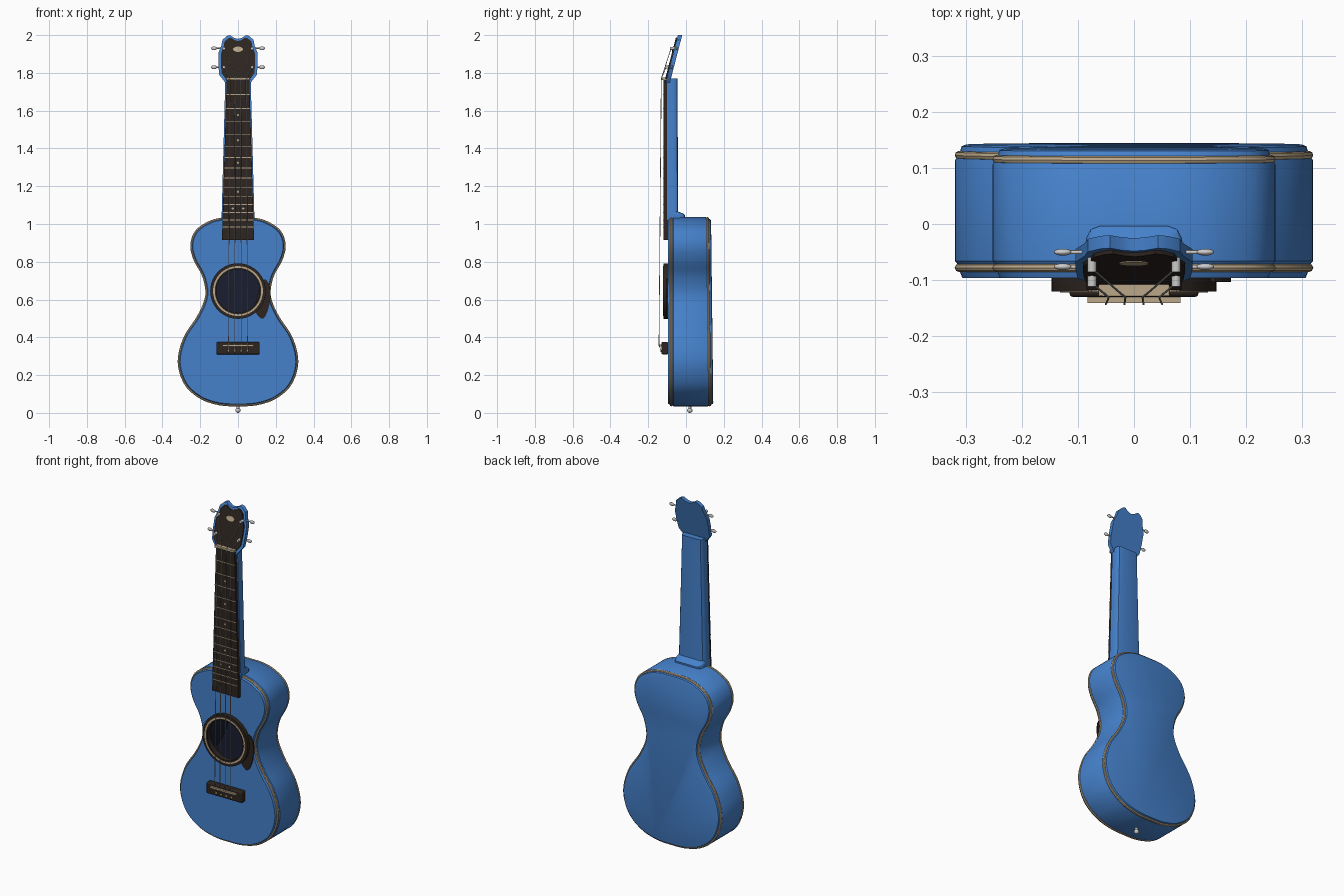
import bpy, bmesh, math
from mathutils import Vector, Matrix

default = bpy.data.objects.get("Cube")
if default:
    bpy.data.objects.remove(default)


def material(name, *rgb, rough=0.5):
    m = bpy.data.materials.new(name)
    m.use_nodes = True
    m.diffuse_color = (*rgb, 1)
    node = m.node_tree.nodes["Principled BSDF"]
    node.inputs["Base Color"].default_value = (*rgb, 1)
    node.inputs["Roughness"].default_value = rough
    return m


BLUE = material("blue_lacquer", 0.06, 0.22, 0.6)
DARK = material("dark_wood", 0.026, 0.018, 0.014)
TAN = material("tan_trim", 0.5, 0.39, 0.25)
METAL = material("pale_metal", 0.6, 0.6, 0.6)
INSIDE = material("dark_interior", 0.01, 0.013, 0.03)


def finish(name, bm, *mats):
    bmesh.ops.recalc_face_normals(bm, faces=bm.faces)
    me = bpy.data.meshes.new(name)
    bm.to_mesh(me)
    bm.free()
    for m in mats:
        me.materials.append(m)
    ob = bpy.data.objects.new(name, me)
    bpy.context.collection.objects.link(ob)
    return ob


def loft(name, loops, *mats, caps=True, closed=False, second_from=None):
    """Skin a stack of equal-length loops; bands from second_from use material 1."""
    bm = bmesh.new()
    rings = [[bm.verts.new(p) for p in loop] for loop in loops]
    n = len(rings[0])
    pairs = list(zip(rings, rings[1:])) + ([(rings[-1], rings[0])] if closed else [])
    for k, (a, b) in enumerate(pairs):
        for i in range(n):
            f = bm.faces.new((a[i], a[(i + 1) % n], b[(i + 1) % n], b[i]))
            f.material_index = int(second_from is not None and k >= second_from)
    if caps:
        bm.faces.new(rings[0])
        bm.faces.new(rings[-1]).material_index = int(second_from is not None)
    return finish(name, bm, *mats)


def prism(name, outline, y0, y1, mat, tilt=0.0, base=0.0):
    """Extrude an x-z outline along y, leaning back by tilt above base."""
    return loft(name, [[(x, y + tilt * (z - base), z) for x, z in outline] for y in (y0, y1)], mat)


def block(name, x, y0, y1, z0, z1, mat, bevel=0.0):
    ob = prism(name, [(-x, z0), (x, z0), (x, z1), (-x, z1)], y0, y1, mat)
    if bevel:
        mod = ob.modifiers.new("soft_edges", 'BEVEL')
        mod.width, mod.segments = bevel, 2
    return ob


def cylinder(name, a, b, r, mat, sides=16):
    a, b = Vector(a), Vector(b)
    bm = bmesh.new()
    turn = (b - a).to_track_quat('Z', 'Y').to_matrix().to_4x4()
    bmesh.ops.create_cone(bm, cap_ends=True, segments=sides, radius1=r, radius2=r,
                          depth=(b - a).length, matrix=Matrix.Translation((a + b) / 2) @ turn)
    return finish(name, bm, mat)


def bead(name, centre, size, mat):
    bm = bmesh.new()
    bmesh.ops.create_uvsphere(bm, u_segments=16, v_segments=10, radius=1,
                              matrix=Matrix.Translation(centre) @ Matrix.Diagonal((*size, 1)))
    return finish(name, bm, mat)


def tube(name, points, r, mat, cyclic=False):
    cu = bpy.data.curves.new(name, 'CURVE')
    cu.dimensions = '3D'
    cu.bevel_depth, cu.bevel_resolution, cu.use_fill_caps = r, 2, True
    sp = cu.splines.new('POLY')
    sp.points.add(len(points) - 1)
    for p, co in zip(sp.points, points):
        p.co = (*co, 1)
    sp.use_cyclic_u = cyclic
    cu.materials.append(mat)
    ob = bpy.data.objects.new(name, cu)
    bpy.context.collection.objects.link(ob)
    bpy.ops.object.select_all(action='DESELECT')
    ob.select_set(True)
    bpy.context.view_layer.objects.active = ob
    bpy.ops.object.convert(target='MESH')


def mirrored(half):
    """Close a half outline that starts and ends on x = 0."""
    return half + [(-x, z) for x, z in reversed(half[1:-1])]


def smooth_loop(pts, steps=5):
    pts = [Vector(p) for p in pts]
    n, out = len(pts), []
    for i in range(n):
        a, b, c, d = (pts[(i + k) % n] for k in (-1, 0, 1, 2))
        for s in range(steps):
            t = s / steps
            out.append(0.5 * (2 * b + (c - a) * t + (2 * a - 5 * b + 4 * c - d) * t * t
                              + (3 * b - a - 3 * c + d) * t ** 3))
    return out


def inset(loop, d):
    out = []
    for i, p in enumerate(loop):
        t = (loop[(i + 1) % len(loop)] - loop[i - 1]).normalized()
        out.append(p + Vector((-t.y, t.x)) * d)
    return out


# Hollow body: outside shell, through the sound hole, then the inside shell
HOLE_Z, HOLE_R, FRONT = 0.645, 0.118, -0.096
outline = smooth_loop(mirrored([
    (0, .035), (.1, .041), (.2, .075), (.283, .15), (.319, .27), (.288, .40), (.215, .515),
    (.173, .62), (.188, .72), (.235, .81), (.252, .89), (.225, .965), (.155, 1.014),
    (.08, 1.034), (0, 1.036)]))


def back_loop(d, depth):
    return [(p.x, 0.145 - 0.012 * p.y - depth, p.y) for p in inset(outline, d)]


def front_loop(d, y):
    return [(p.x, y, p.y) for p in inset(outline, d)]


def hole_loop(y):
    centre = Vector((0, HOLE_Z))
    ring = [centre + (p - centre).normalized() * HOLE_R for p in outline]
    return [(p.x, y, p.y) for p in ring]


loft("body", [
    back_loop(.02, 0), back_loop(.012, .003), back_loop(.009, .012), back_loop(.004, .022),
    back_loop(0, .028), front_loop(0, -.066), front_loop(.004, -.071), front_loop(.009, -.086),
    front_loop(.013, FRONT), hole_loop(FRONT), hole_loop(FRONT + .012),
    front_loop(.02, FRONT + .012), back_loop(.02, .012)], BLUE, INSIDE, second_from=9)
tube("front_binding", front_loop(.007, -.078), .0075, TAN, cyclic=True)
tube("back_binding", back_loop(.007, .019), .0075, TAN, cyclic=True)


# Sound hole rosette
def ring(name, r0, r1, y, mat):
    loops = []
    for r, yy in ((r0, FRONT + .004), (r1, FRONT + .004), (r1, y), (r0, y)):
        angles = [math.tau * i / 64 for i in range(64)]
        loops.append([(r * math.cos(a), yy, HOLE_Z + r * math.sin(a)) for a in angles])
    loft(name, loops, mat, caps=False, closed=True)


ring("rosette_outer", .132, .147, -.12, DARK)
ring("rosette_trim", .123, .132, -.122, TAN)
ring("rosette_inner", .115, .123, -.12, DARK)

guard = smooth_loop([(.09, .56), (.115, .505), (.14, .505), (.163, .56), (.173, .63),
                     (.162, .685), (.13, .70)])
prism("pickguard", guard, -.103, -.094, DARK)

# Bridge, saddle and pins
block("bridge", .115, -.13, -.094, .31, .375, DARK, bevel=.006)
block("saddle", .083, -.141, -.125, .352, .362, TAN)
STRING_X = (-.05, -.017, .017, .05)
for x in STRING_X:
    bead("bridge_pin", (x, -.131, .328), (.006, .005, .006), TAN)


# Neck with heel, flat front and rounded back
def neck_section(z, w, back):
    side = [(1, 0), (1, .5), (.97, .78), (.88, .94), (.7, 1)]
    d = back + .1
    half = [(w * a, -.1 + d * b, z) for a, b in side]
    return half + [(-x, y, zz) for x, y, zz in reversed(half)]


loft("neck", [neck_section(1.02, .088, -.004), neck_section(1.045, .088, -.004),
              neck_section(1.055, .088, -.015), neck_section(1.066, .086, -.042),
              neck_section(1.77, .067, -.045)], BLUE)

# Fretboard, frets and position dots
BOARD_LOW, NUT_Z, SADDLE_Z = .915, 1.765, .357


def board_width(z):
    return .085 - .025 * (z - BOARD_LOW) / (NUT_Z - BOARD_LOW)


def fret_z(n):
    return SADDLE_Z + (NUT_Z - SADDLE_Z) * 2 ** (-n / 12)


low, high = board_width(BOARD_LOW), board_width(NUT_Z)
prism("fretboard", [(-low, BOARD_LOW), (low, BOARD_LOW), (high, NUT_Z), (-high, NUT_Z)],
      -.118, -.095, DARK)
for n in range(1, 15):
    z = fret_z(n)
    block("fret", board_width(z), -.121, -.117, z - .002, z + .002, TAN)
for n, places in ((3, [0]), (5, [0]), (7, [0]), (10, [0]), (12, [-.028, .028])):
    z = (fret_z(n) + fret_z(n - 1)) / 2
    for x in places:
        cylinder("position_dot", (x, -.1195, z), (x, -.117, z), .006, TAN)
block("nut", .063, -.129, -.1, 1.762, 1.776, TAN, bevel=.002)

# Headstock leaning back, with dark faceplate
TILT, HEAD_Z = .26, 1.75
head = mirrored([(0, 1.745), (.066, 1.747), (.1, 1.79), (.104, 1.85), (.104, 1.905),
                 (.088, 1.945), (.082, 1.975), (.06, 1.995), (.043, 2.0), (.02, 1.985),
                 (0, 1.98)])
face = [(x * .87, 1.87 + (z - 1.87) * .9) for x, z in head]
prism("headstock", head, -.108, -.085, BLUE, TILT, HEAD_Z)
prism("headstock_faceplate", face, -.115, -.106, DARK, TILT, HEAD_Z)
oval = [(.026 * math.cos(a), 1.925 + .014 * math.sin(a))
        for a in (math.tau * i / 24 for i in range(24))]
prism("headstock_inlay", oval, -.117, -.113, TAN, TILT, HEAD_Z)

# Tuning pegs and posts
for z in (1.83, 1.93):
    lean = TILT * (z - HEAD_Z)
    for s in (-1, 1):
        y = -.097 + lean
        cylinder("peg_shaft", (s * .08, y, z), (s * .125, y, z), .0035, METAL)
        bead("peg_button", (s * .127, y, z), (.016, .006, .01), METAL)
        cylinder("peg_post", (s * .075, -.105 + lean, z), (s * .075, -.132 + lean, z), .008, METAL)

# Strings from bridge to posts
for x in STRING_X:
    s = 1 if x > 0 else -1
    z = 1.83 if abs(x) > .03 else 1.93
    tube("string", [(x, -.131, .328), (x, -.143, SADDLE_Z), (x * .9, -.131, 1.769),
                    (s * .075, -.126 + TILT * (z - HEAD_Z), z)], .0018, METAL)

# End pin under the body
cylinder("end_pin_stem", (0, .02, .045), (0, .02, .015), .008, METAL)
bead("end_pin", (0, .02, .013), (.014, .014, .013), METAL)

# Smooth shading with sharp edges kept
bpy.ops.object.select_all(action='DESELECT')
for ob in bpy.context.scene.objects:
    if ob.type == 'MESH':
        ob.select_set(True)
        bpy.context.view_layer.objects.active = ob
bpy.ops.object.shade_smooth_by_angle(angle=math.radians(35))
